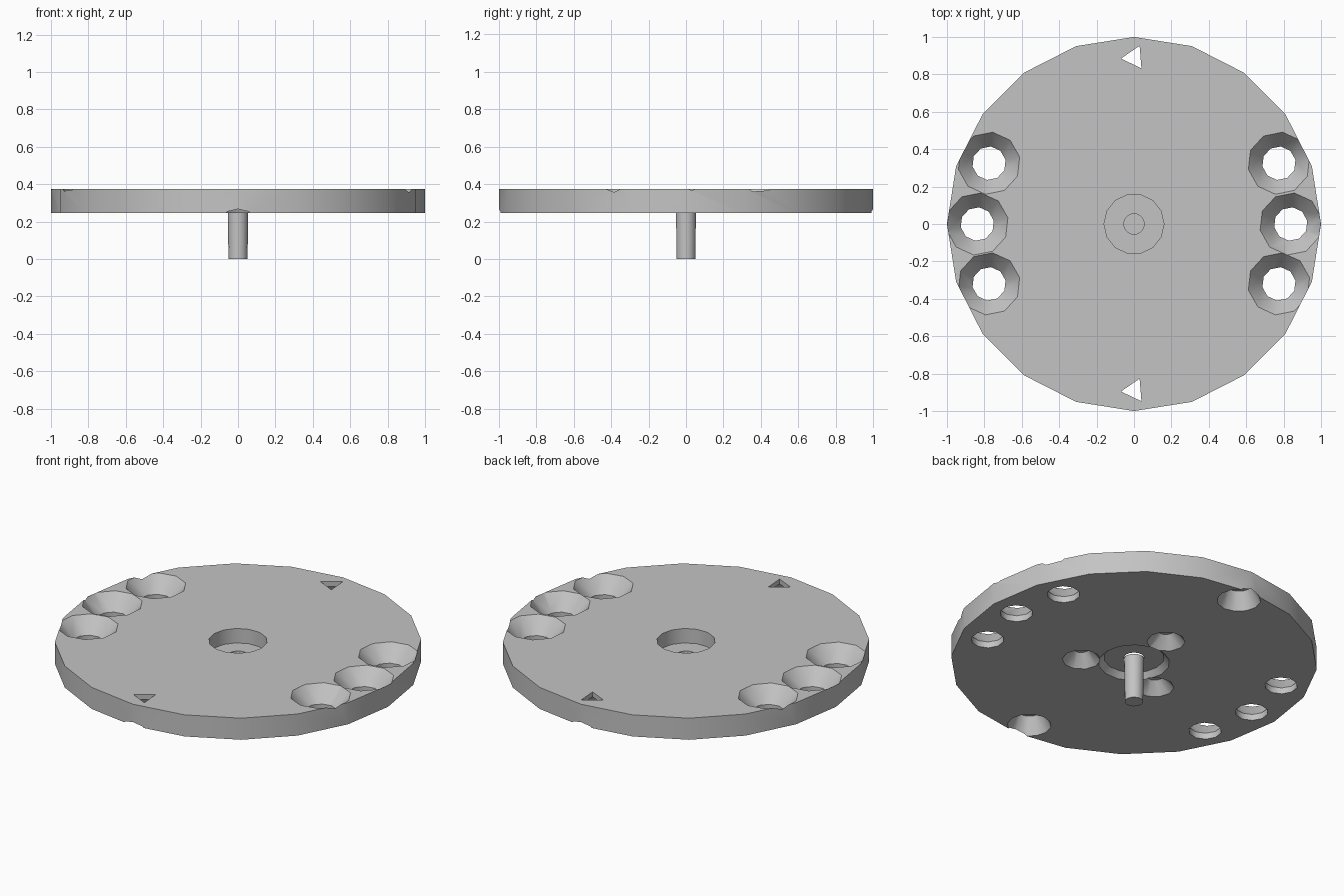
import bpy
import bmesh
from math import cos, sin, pi, radians

if "Cube" in bpy.data.objects:
    bpy.data.objects.remove(bpy.data.objects["Cube"], do_unlink=True)

BOTTOM, TOP = 0.245, 0.375

grey = bpy.data.materials.new("plain_grey")
grey.use_nodes = True
grey.diffuse_color = (0.55, 0.55, 0.55, 1)
grey.node_tree.nodes["Principled BSDF"].inputs["Base Color"].default_value = grey.diffuse_color


def lathe(name, profile, sides, centre=(0, 0), phase=0.0):
    """Closed solid turned from (z, radius) pairs listed from low to high."""
    bm = bmesh.new()
    rings = []
    for z, r in profile:
        angles = [phase + 2 * pi * i / sides for i in range(sides)]
        rings.append([bm.verts.new((centre[0] + r * cos(a), centre[1] + r * sin(a), z))
                      for a in angles])
    for low, high in zip(rings, rings[1:]):
        for i in range(sides):
            j = (i + 1) % sides
            bm.faces.new((low[i], low[j], high[j], high[i]))
    bm.faces.new(rings[0][::-1])
    bm.faces.new(rings[-1])
    mesh = bpy.data.meshes.new(name)
    bm.to_mesh(mesh)
    bm.free()
    mesh.materials.append(grey)
    obj = bpy.data.objects.new(name, mesh)
    bpy.context.collection.objects.link(obj)
    return obj


def activate(obj):
    bpy.ops.object.select_all(action='DESELECT')
    obj.select_set(True)
    bpy.context.view_layer.objects.active = obj


def cut(target, profile, sides, centre=(0, 0), phase=0.0):
    cutter = lathe("cutter", profile, sides, centre, phase)
    cutter.hide_render = True
    mod = target.modifiers.new("cut", 'BOOLEAN')
    mod.operation = 'DIFFERENCE'
    mod.solver = 'EXACT'
    mod.object = cutter
    activate(target)
    bpy.ops.object.modifier_apply(modifier=mod.name)
    bpy.data.objects.remove(cutter, do_unlink=True)


# Round plate
disc = lathe("disc", [(BOTTOM, 1), (TOP, 1)], 20)

# Countersunk through holes, three on each side
sink = [(0.2, 0.09), (0.282, 0.09), (TOP, 0.167), (0.4, 0.167)]
for side in (-1, 1):
    for x, y in ((0.775, 0.325), (0.838, 0), (0.775, -0.32)):
        cut(disc, sink, 10, (side * x, y), 0.2)

# Flared holes opening downward at front and back, triangular on top
flare = [(0.2, 0.12), (BOTTOM, 0.12), (0.345, 0.075)]
for y in (-0.89, 0.89):
    cut(disc, flare, 12, (0, y))
    cut(disc, [(0.3, 0.07), (0.4, 0.07)], 3, (0, y), pi + 0.08)

# Central recesses above and below a thin web, with the pin socket
cut(disc, [(0.288, 0.16), (0.4, 0.16)], 14)
cut(disc, [(0.2, 0.195), (BOTTOM, 0.195), (0.278, 0.165)], 14)
cut(disc, [(0.26, 0.055), (0.3, 0.055)], 14)

# Three blind conical pockets underneath
for k in range(3):
    a = radians(-33 + 120 * k)
    cut(disc, [(0.2, 0.105), (BOTTOM, 0.105), (0.315, 0.045)], 10,
        (0.29 * cos(a), 0.29 * sin(a)))

# Centre pin
pin = lathe("centre_pin", [(0, 0.055 - 0.004), (0.27, 0.055)], 14)

for obj in (disc, pin):
    activate(obj)
    bpy.ops.object.shade_smooth_by_angle(angle=radians(37))
